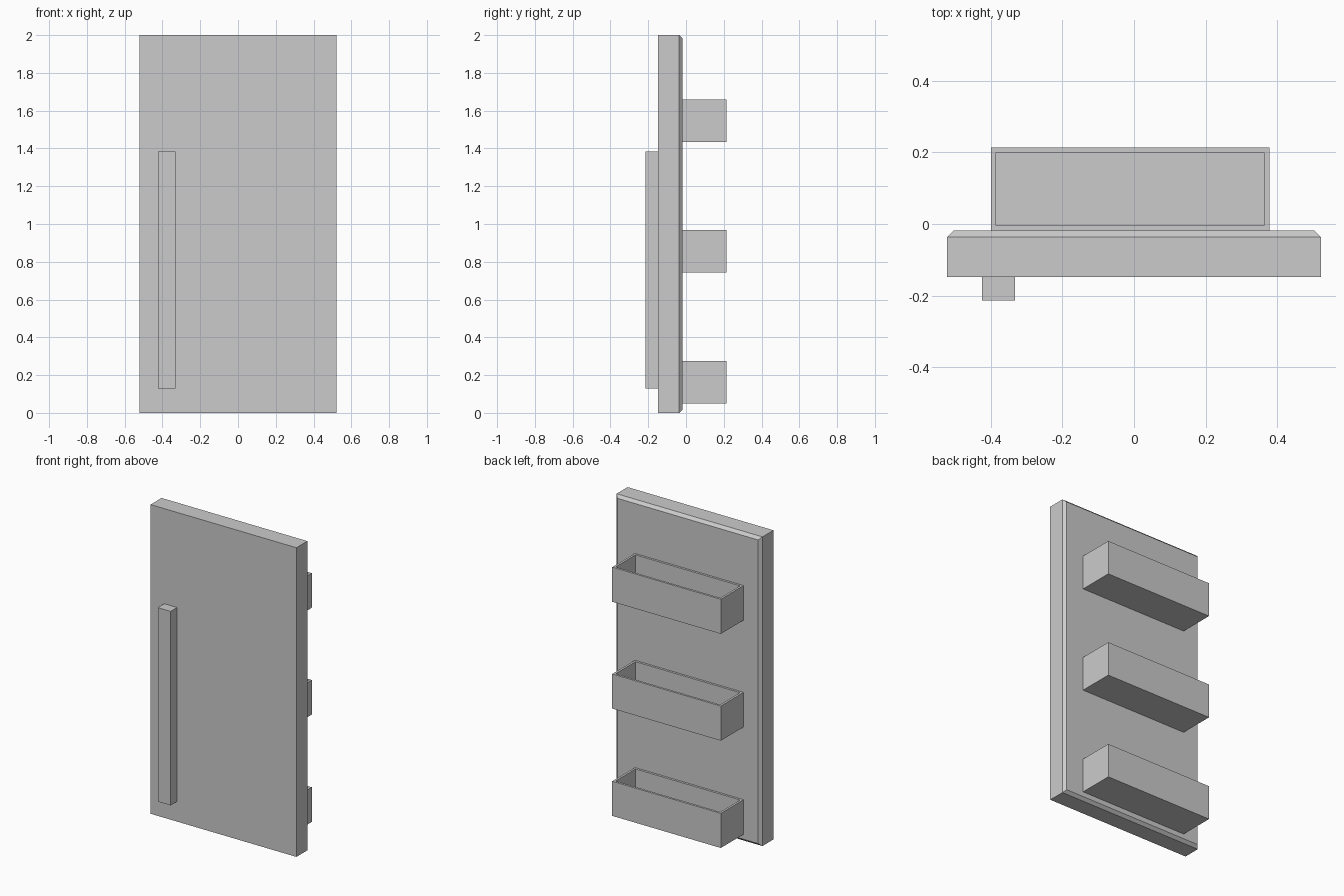
import bpy, bmesh

if "Cube" in bpy.data.objects:
    bpy.data.objects.remove(bpy.data.objects["Cube"])


def finish(name, bm):
    bmesh.ops.recalc_face_normals(bm, faces=bm.faces)
    mesh = bpy.data.meshes.new(name)
    bm.to_mesh(mesh)
    bm.free()
    obj = bpy.data.objects.new(name, mesh)
    bpy.context.collection.objects.link(obj)
    return obj


def box_bm(x, y, z):
    """Cube spanning the given (min, max) ranges."""
    bm = bmesh.new()
    bmesh.ops.create_cube(bm, size=1)
    for v in bm.verts:
        v.co = [lo + (c + 0.5) * (hi - lo) for c, (lo, hi) in zip(v.co, (x, y, z))]
    return bm


def face_towards(bm, axis):
    return max(bm.faces, key=lambda f: f.calc_center_median()[axis])


DOOR_FRONT, DOOR_BACK, LINER_BACK = -0.148, -0.036, -0.018
WALL = 0.02

# Door slab
finish("door_panel", box_bm((-0.522, 0.522), (DOOR_FRONT, DOOR_BACK), (0, 2)))

# Inner liner with sloped edges
bm = box_bm((-0.522, 0.522), (DOOR_BACK, LINER_BACK), (0, 2))
for v in face_towards(bm, 1).verts:
    v.co.x -= 0.018 if v.co.x > 0 else -0.018
    v.co.z -= 0.018 if v.co.z > 1 else -0.018
finish("door_liner", bm)

# Long bar handle
finish("handle", box_bm((-0.424, -0.332), (-0.214, DOOR_FRONT), (0.13, 1.385)))

# Open-topped storage bins
for name, z in (("lower", 0.05), ("middle", 0.744), ("upper", 1.435)):
    bm = box_bm((-0.399, 0.378), (LINER_BACK, 0.214), (z, z + 0.224))
    top = face_towards(bm, 2)
    bmesh.ops.inset_region(bm, faces=[top], thickness=WALL)
    floor = bmesh.ops.extrude_discrete_faces(bm, faces=[top])["faces"][0]
    bmesh.ops.translate(bm, verts=floor.verts, vec=(0, 0, WALL - 0.224))
    finish(name + "_bin", bm)
